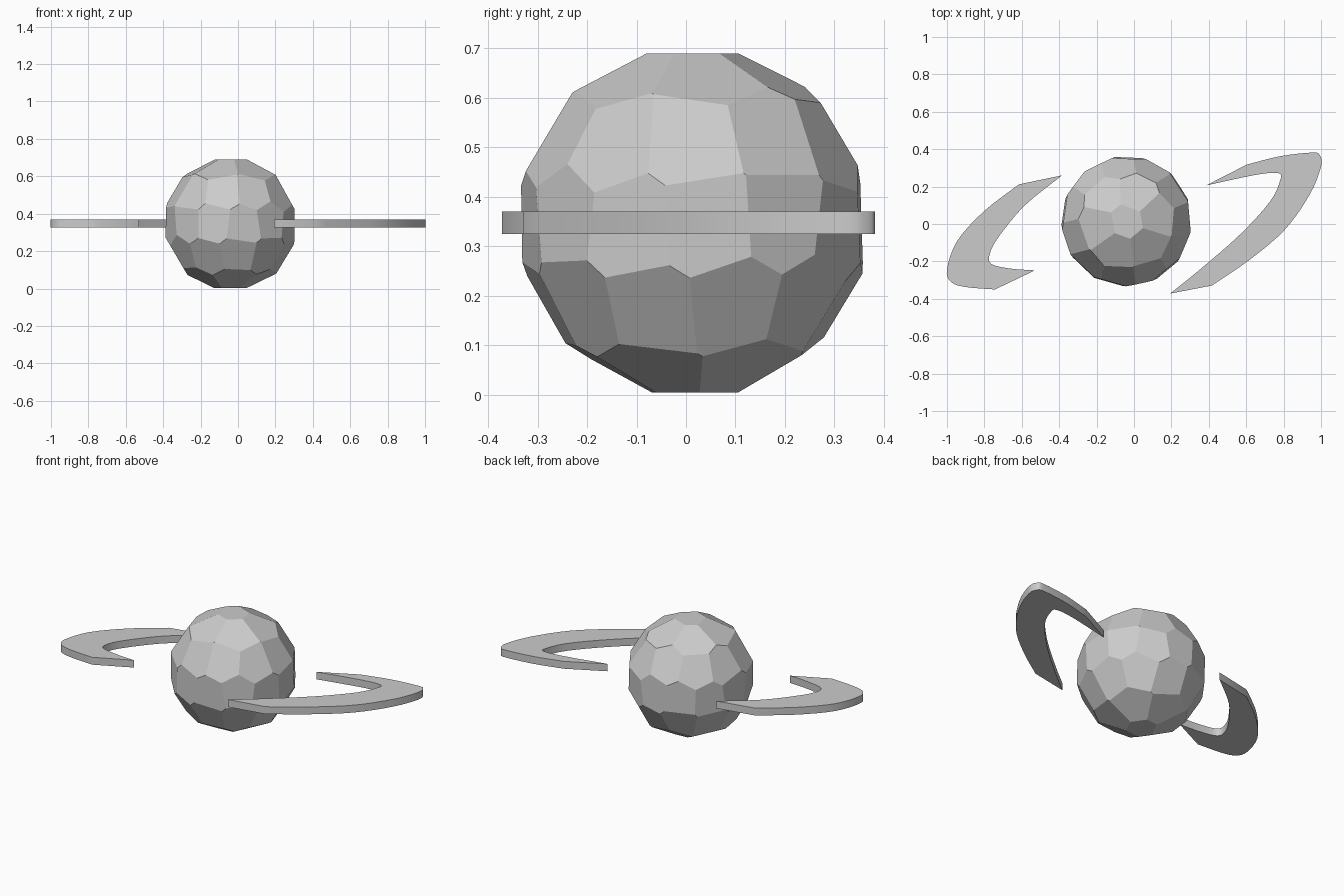
import bpy, bmesh, math
from mathutils import Vector

if "Cube" in bpy.data.objects:
    bpy.data.objects.remove(bpy.data.objects["Cube"])


def add_object(name, bm):
    bmesh.ops.recalc_face_normals(bm, faces=bm.faces[:])
    mesh = bpy.data.meshes.new(name)
    bm.to_mesh(mesh)
    bm.free()
    ob = bpy.data.objects.new(name, mesh)
    bpy.context.collection.objects.link(ob)
    return ob


def spline(pts, steps=4):
    """Smooth open curve through the points, keeping its ends."""
    p = [Vector(q) for q in pts]
    p = [2 * p[0] - p[1]] + p + [2 * p[-1] - p[-2]]
    out = []
    for a, b, c, d in zip(p, p[1:], p[2:], p[3:]):
        for i in range(steps):
            t = i / steps
            out.append(0.5 * (2 * b + (c - a) * t + (2 * a - 5 * b + 4 * c - d) * t * t
                              + (3 * b - a - 3 * c + d) * t ** 3))
    return out + [p[-2]]


# Planet: a block cut by bands of tangent planes into flat facets
centre = Vector((-0.04, 0.015, 0.347))
bm = bmesh.new()
bmesh.ops.create_cube(bm, size=1.0)
bands = [(90, 1, 0), (60, 6, 10), (29, 11, 0), (0, 13, 5),
         (-29, 11, 16), (-60, 6, 35), (-90, 1, 0)]
for lat, count, offset in bands:
    for i in range(count):
        la = math.radians(lat + (2.5 * math.sin(i * 2.4) if count > 1 else 0))
        lo = math.radians(offset + 360 * i / count)
        n = Vector((math.cos(la) * math.cos(lo), math.cos(la) * math.sin(lo), math.sin(la)))
        r = 0.343 if count == 1 else 0.337
        cut = bmesh.ops.bisect_plane(bm, geom=bm.verts[:] + bm.edges[:] + bm.faces[:],
                                     plane_co=n * r, plane_no=n, clear_outer=True)
        rim = [e for e in cut["geom_cut"] if isinstance(e, bmesh.types.BMEdge)]
        if rim:
            bmesh.ops.contextual_create(bm, geom=rim)
bmesh.ops.translate(bm, verts=bm.verts[:], vec=centre)
add_object("faceted_planet", bm)


# Ring pieces: flat crescents with pointed ends
def ring_piece(name, outer, inner, z0=0.325, z1=0.37):
    bm = bmesh.new()
    outline = spline(outer) + spline(inner)
    face = bm.faces.new([bm.verts.new((p.x, p.y, z0)) for p in outline])
    ext = bmesh.ops.extrude_face_region(bm, geom=[face], use_keep_orig=True)
    top = [v for v in ext["geom"] if isinstance(v, bmesh.types.BMVert)]
    bmesh.ops.translate(bm, verts=top, vec=(0, 0, z1 - z0))
    ob = add_object(name, bm)
    bpy.ops.object.select_all(action='DESELECT')
    ob.select_set(True)
    bpy.context.view_layer.objects.active = ob
    bpy.ops.object.shade_smooth_by_angle(angle=math.radians(30))


ring_piece("left_ring",
           [(-0.615, 0.212), (-0.80, 0.07), (-0.945, -0.09), (-1.0, -0.243),
            (-0.978, -0.31), (-0.90, -0.337), (-0.743, -0.35)],
           [(-0.53, -0.248), (-0.663, -0.238), (-0.765, -0.212), (-0.768, -0.15),
            (-0.717, -0.06), (-0.583, 0.10), (-0.385, 0.26)])

ring_piece("right_ring",
           [(0.604, 0.318), (0.78, 0.362), (0.952, 0.382), (0.993, 0.368), (1.0, 0.307),
            (0.94, 0.158), (0.807, -0.03), (0.62, -0.19), (0.417, -0.329)],
           [(0.193, -0.372), (0.353, -0.243), (0.567, -0.056), (0.727, 0.12),
            (0.782, 0.235), (0.770, 0.272), (0.647, 0.262), (0.385, 0.206)])
